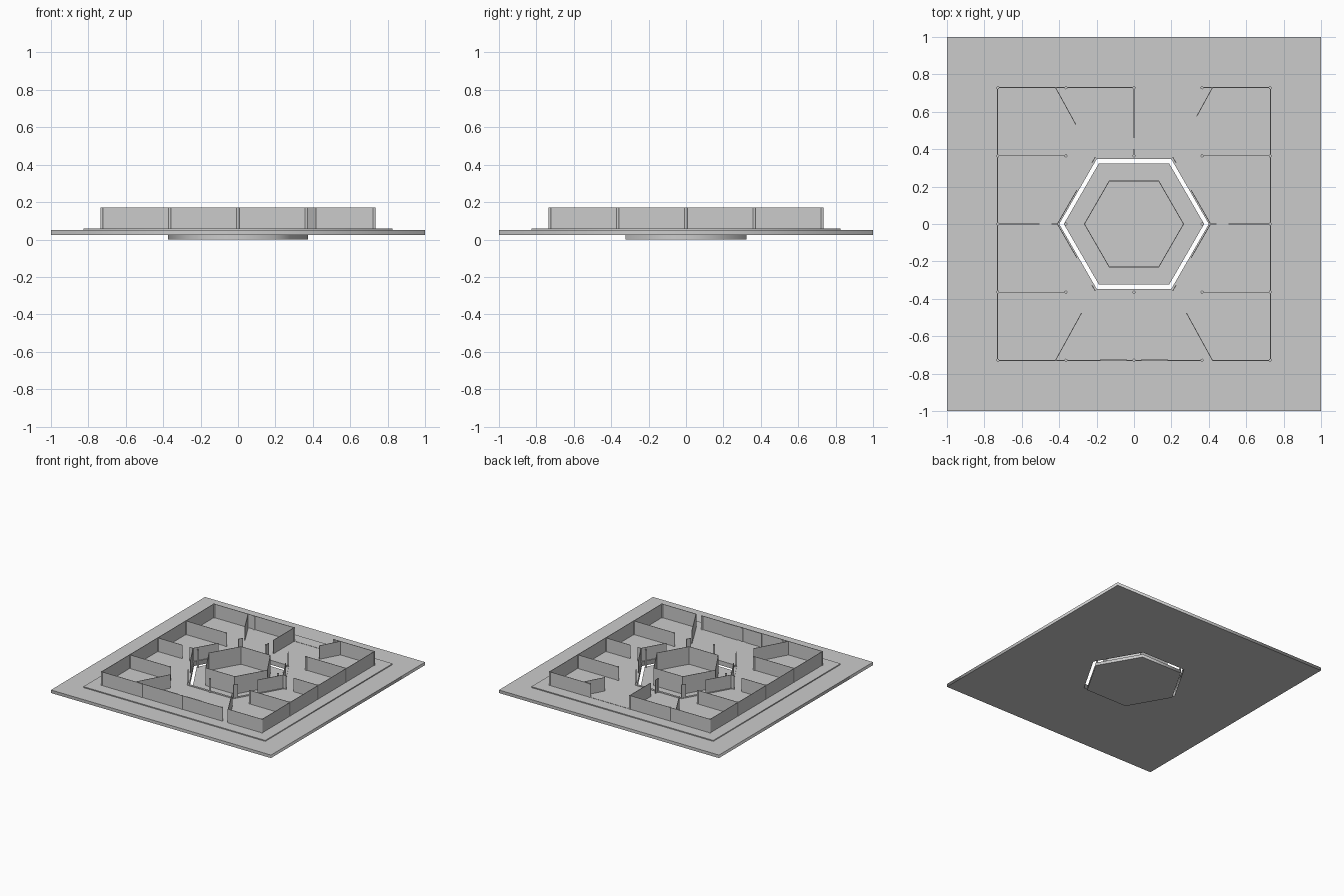
import bpy, math
from mathutils import Vector

if "Cube" in bpy.data.objects:
    bpy.data.objects.remove(bpy.data.objects["Cube"])

FLOOR, TOP, THICK = 0.058, 0.17, 0.004


def hexagon(r):
    return [(r * math.cos(math.radians(60 * i)), r * math.sin(math.radians(60 * i))) for i in range(6)]


def square(h):
    return [(-h, -h), (h, -h), (h, h), (-h, h)]


def slab(name, loops, z0, z1):
    """Flat plate from one outline, with an optional hole as second loop."""
    cu = bpy.data.curves.new(name, 'CURVE')
    cu.dimensions = '2D'
    cu.fill_mode = 'BOTH'
    cu.extrude = (z1 - z0) / 2
    for pts in loops:
        sp = cu.splines.new('POLY')
        sp.points.add(len(pts) - 1)
        for p, (x, y) in zip(sp.points, pts):
            p.co = (x, y, 0, 1)
        sp.use_cyclic_u = True
    ob = bpy.data.objects.new(name, cu)
    ob.location.z = (z0 + z1) / 2
    bpy.context.collection.objects.link(ob)
    bpy.ops.object.select_all(action='DESELECT')
    ob.select_set(True)
    bpy.context.view_layer.objects.active = ob
    bpy.ops.object.convert(target='MESH')


def wall(name, a, b, z0=FLOOR, z1=TOP, t=THICK):
    a, b = Vector(a), Vector(b)
    d, m = b - a, (a + b) / 2
    bpy.ops.mesh.primitive_cube_add(size=1, location=(m.x, m.y, (z0 + z1) / 2),
                                    rotation=(0, 0, math.atan2(d.y, d.x)))
    ob = bpy.context.object
    ob.name = name
    ob.scale = (d.length, t, z1 - z0)


def post(x, y, z0=0.025, r=0.008):
    bpy.ops.mesh.primitive_cylinder_add(vertices=12, radius=r, depth=TOP - z0,
                                        location=(x, y, (z0 + TOP) / 2))
    bpy.context.object.name = "post"


# stepped base, pierced floor and the sunken hexagonal centre
slab("base_border", [square(1), square(0.827)], 0.025, 0.05)
slab("floor", [square(0.827), hexagon(0.40)], 0.025, FLOOR)
slab("opening_rim", [hexagon(0.42), hexagon(0.40)], FLOOR, 0.062)
slab("centre_floor", [hexagon(0.375)], 0, 0.025)

# perimeter walls, with the openings at front and back
W = 0.73
wall("left_wall", (-W, -W), (-W, W))
wall("right_wall", (W, -W), (W, W))
wall("front_wall_left", (-W, -W), (0.37, -W))
wall("front_wall_right", (0.42, -W), (W, -W))
wall("back_wall_left", (-W, W), (0, W))
wall("back_wall_right", (0.37, W), (W, W))
wall("back_threshold", (0, W), (0.37, W), FLOOR, 0.06)

# room dividers and front doors
for s in (-1, 1):
    for y in (-0.365, 0.365):
        wall("room_divider", (s * 0.365, y), (s * W, y))
    wall("side_divider", (s * 0.505, 0), (s * W, 0))
    wall("side_stub", (s * 0.405, 0), (s * 0.44, 0))
    wall("front_diagonal", (s * 0.42, -W), (s * 0.28, -0.475))
    wall("front_door", (s * 0.04, -0.726), (s * 0.18, -0.726), t=0.006)
wall("back_diagonal_left", (-0.42, W), (-0.31, 0.53))
wall("back_diagonal_right", (0.42, W), (0.335, 0.575))
wall("back_divider", (0, 0.46), (0, W))
wall("back_stub", (0, 0.365), (0, 0.40))

# screens along the slanted sides of the opening, and jambs at its corners
for sx in (-1, 1):
    for sy in (-1, 1):
        wall("hex_screen", (sx * 0.41, 0), (sx * 0.305, sy * 0.182))
        wall("hex_jamb", (sx * 0.207, sy * 0.358), (sx * 0.226, sy * 0.325))

# walls of the central hexagonal room
ring = hexagon(0.265)
for i in range(6):
    wall("centre_wall", ring[i], ring[(i + 1) % 6], 0.025, TOP)

# grid of slim posts
for i in range(-2, 3):
    for j in range(-2, 3):
        if (i, j) != (0, 0):
            post(i * 0.364, j * 0.364)
